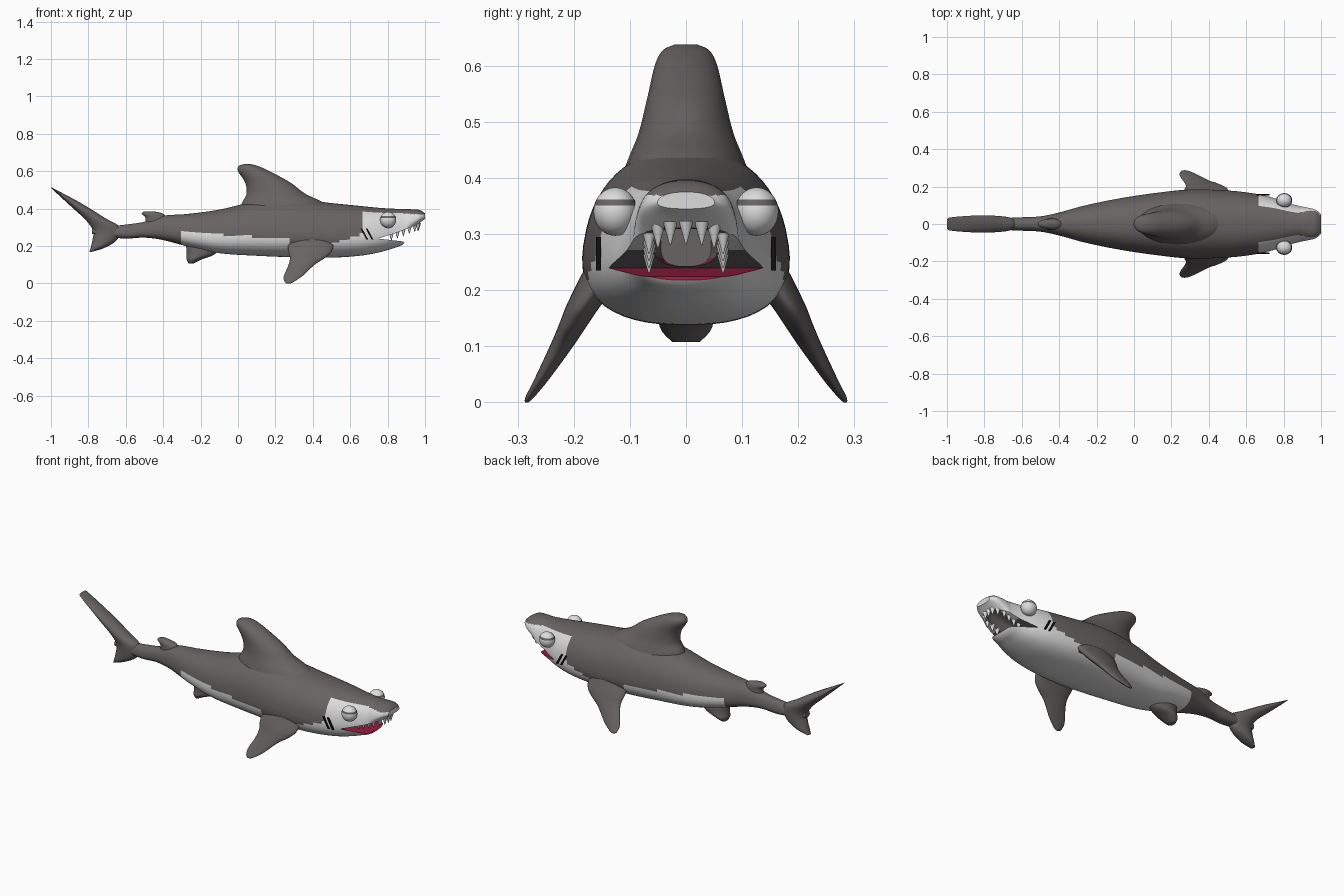
import bpy, bmesh, math
from mathutils import Vector

if "Cube" in bpy.data.objects:
    bpy.data.objects.remove(bpy.data.objects["Cube"])

def mat(name, col):
    m = bpy.data.materials.new(name)
    m.diffuse_color = (*col, 1)
    m.use_nodes = True
    m.node_tree.nodes["Principled BSDF"].inputs["Base Color"].default_value = m.diffuse_color
    return m

GREY = mat("slate_grey", (0.14, 0.125, 0.125))
WHITE = mat("belly_white", (0.72, 0.72, 0.72))
RED = mat("mouth_red", (0.30, 0.012, 0.045))
BLACK = mat("gill_black", (0.004, 0.004, 0.004))

def finish(bm, name, mats, angle=50):
    bmesh.ops.recalc_face_normals(bm, faces=bm.faces)
    me = bpy.data.meshes.new(name)
    bm.to_mesh(me)
    bm.free()
    for m in mats:
        me.materials.append(m)
    ob = bpy.data.objects.new(name, me)
    bpy.context.collection.objects.link(ob)
    smooth(ob, angle)
    return ob

def smooth(ob, angle):
    bpy.ops.object.select_all(action='DESELECT')
    ob.select_set(True)
    bpy.context.view_layer.objects.active = ob
    bpy.ops.object.shade_smooth_by_angle(angle=math.radians(angle))

def spline(rows, k):
    """Catmull-Rom through rows of numbers."""
    out = []
    for i in range(len(rows) - 1):
        p0, p1, p2, p3 = (rows[max(0, min(len(rows) - 1, i + d))] for d in (-1, 0, 1, 2))
        for j in range(k):
            t = j / k
            out.append([0.5 * (2*b + (c-a)*t + (2*a-5*b+4*c-d)*t*t + (3*b-a-3*c+d)*t**3)
                        for a, b, c, d in zip(p0, p1, p2, p3)])
    out.append(list(rows[-1]))
    return out

def loft(name, rings, mats, n=32, e=2.0, pear=0.0):
    """Skin superelliptic rings given as (centre, axis a, axis b)."""
    bm = bmesh.new()
    loops = []
    for c, a, b in rings:
        ring = []
        for i in range(n):
            t = 2 * math.pi * (i + 0.5) / n
            u, v = (math.copysign(abs(f) ** (2 / e), f) for f in (math.cos(t), math.sin(t)))
            ring.append(bm.verts.new(c + a * u * (1 - pear * v) + b * v))
        loops.append(ring)
    for r, s in zip(loops, loops[1:]):
        for i in range(n):
            bm.faces.new((r[i], r[(i+1) % n], s[(i+1) % n], s[i]))
    bm.faces.new(loops[0])
    bm.faces.new(loops[-1])
    return finish(bm, name, mats)

def hull(name, rows, k, mats, **kw):
    """Rows: x, top z, bottom z, half width."""
    rings = [(Vector((x, 0, (t+b)/2)), Vector((0, w, 0)), Vector((0, 0, (t-b)/2)))
             for x, t, b, w in spline(rows, k)]
    return loft(name, rings, mats, **kw)

def fin(name, rows):
    """Rows: front edge x z, rear edge x z, half thickness."""
    rings = [(Vector(((x1+x2)/2, 0, (z1+z2)/2)), Vector(((x1-x2)/2, 0, (z1-z2)/2)), Vector((0, t, 0)))
             for x1, z1, x2, z2, t in spline(rows, 7)]
    return loft(name, rings, [GREY])

# body with head
body = hull("body", [
    (-.78, .30, .265, .02), (-.7, .305, .25, .03), (-.6, .315, .24, .035), (-.5, .33, .245, .04),
    (-.4, .362, .232, .06), (-.27, .372, .198, .095), (-.1, .395, .162, .13), (.1, .44, .148, .16),
    (.3, .452, .14, .18), (.5, .43, .138, .175), (.65, .415, .148, .158), (.75, .405, .165, .135),
    (.83, .40, .188, .108), (.885, .398, .212, .094), (.92, .397, .275, .087), (.97, .393, .322, .075),
    (1.0, .375, .345, .05)], 8, [], n=56, e=2.4, pear=0.16)

# mouth cutters: side wedge and inner cavity
bm = bmesh.new()
face = bm.faces.new([bm.verts.new((x, -.3, z)) for x, z in (
    (.75, .24), (.85, .272), (.93, .303), (1.03, .335), (1.03, .1), (.93, .1),
    (.905, .2), (.885, .224), (.82, .232))])
ext = bmesh.ops.extrude_face_region(bm, geom=[face])
bmesh.ops.translate(bm, vec=(0, .6, 0), verts=[v for v in ext["geom"] if isinstance(v, bmesh.types.BMVert)])
wedge = finish(bm, "mouth_wedge_cutter", [])
cavity = hull("mouth_cavity_cutter", [
    (.62, .32, .243, .045), (.8, .335, .243, .058), (.9, .35, .243, .055), (.95, .352, .29, .035)],
    6, [], n=28, e=3)
for cutter in (wedge, cavity):
    mod = body.modifiers.new("cut", 'BOOLEAN')
    mod.operation, mod.solver, mod.object = 'DIFFERENCE', 'EXACT', cutter
    bpy.ops.object.select_all(action='DESELECT')
    body.select_set(True)
    bpy.context.view_layer.objects.active = body
    bpy.ops.object.modifier_apply(modifier=mod.name)
    bpy.data.objects.remove(cutter)

# body colours: grey back, white belly and muzzle, red mouth floor
def body_colour(c, n):
    x, y, z = c
    if .58 < x < .945 and abs(y) < .09 and .215 < z < .265 and n.z > .5:
        return 2
    if .58 < x < .945 and abs(y) < .0585 and .23 < z < .36 and n.y * y < .002:
        return 0
    if x > .67:
        return int(z < .385 - (x - .67) * .05)
    if x > .5:
        return int(z < .21 + (x - .5) * .34)
    if x > .27:
        return int(n.z < -.75)
    return int(x > -.3 and z < .275 - (x + .3) * .06)

body.data.materials.clear()
for m in (GREY, WHITE, RED):
    body.data.materials.append(m)
for p in body.data.polygons:
    p.material_index = body_colour(p.center, p.normal)
smooth(body, 45)

# fins on the centre line
fin("dorsal_fin", [(.52, .36, 0, .36, .13), (.46, .43, .02, .43, .105), (.36, .48, .045, .48, .085),
                   (.28, .54, .037, .54, .07), (.17, .60, 0, .60, .056), (.11, .627, .003, .627, .042),
                   (.07, .638, .03, .638, .02)])
fin("rear_dorsal_fin", [(-.34, .30, -.50, .30, .035), (-.38, .35, -.495, .35, .03),
                        (-.4, .373, -.515, .373, .025), (-.45, .386, -.50, .386, .012)])
fin("anal_fin", [(-.08, .23, -.28, .23, .05), (-.12, .16, -.275, .16, .05),
                 (-.19, .13, -.275, .13, .045), (-.235, .108, -.265, .108, .025)])
fin("tail_fin", [(-1, .515, -.998, .512, .02), (-.98, .505, -.985, .497, .035), (-.84, .43, -.88, .40, .045),
                 (-.71, .35, -.815, .34, .045), (-.63, .30, -.775, .28, .04), (-.645, .235, -.78, .225, .038),
                 (-.71, .192, -.787, .195, .033), (-.785, .168, -.795, .168, .015)])

def lip(x):
    pts = ((.75, .24), (.85, .272), (.93, .303), (1.03, .335))
    for (a, za), (b, zb) in zip(pts, pts[1:]):
        if x <= b:
            return za + (zb - za) * (x - a) / (b - a)

for s, side in ((1, "left"), (-1, "right")):
    # pectoral fin: z, y, rear x, front x, half thickness
    rows = [(.26, .125, .26, .52, .045), (.18, .178, .268, .505, .032), (.14, .20, .277, .47, .026),
            (.10, .222, .27, .41, .021), (.04, .258, .245, .345, .013), (.01, .278, .248, .30, .008),
            (0, .284, .26, .28, .003)]
    loft(side + "_pectoral_fin",
         [(Vector(((a+b)/2, s*y, z)), Vector(((b-a)/2, 0, 0)), Vector((0, t, 0)))
          for z, y, a, b, t in spline(rows, 7)], [GREY])

    # eye with a thin grey band under the brow
    bm = bmesh.new()
    bmesh.ops.create_uvsphere(bm, u_segments=32, v_segments=24, radius=1)
    for f in bm.faces:
        f.material_index = int(.30 < f.calc_center_median().z < .48)
    for v in bm.verts:
        v.co = Vector((.803 + v.co.x * .043, s * .126 + v.co.y * .039, .34 + v.co.z * .043))
    finish(bm, side + "_eye", [WHITE, GREY])

    # two slanted gill slits
    for i in range(2):
        bm = bmesh.new()
        bmesh.ops.create_cube(bm, size=1)
        for v in bm.verts:
            x, y, z = v.co
            v.co = (.675 + i * .028 + x * .01 - z * .032, s * .156 + y * .0095, .265 + z * .06)
        finish(bm, f"{side}_gill_slit_{i+1}", [BLACK], 30)

# upper teeth along the lip
bm = bmesh.new()
spots = [(.965, 0)]
for s in (1, -1):
    spots += [(.962, s * .028), (.945, s * .05)] + [(x, s * .066) for x in (.82, .852, .884, .916)]
for x, y in spots:
    r = bmesh.ops.create_cone(bm, cap_ends=True, segments=12, radius1=.013, radius2=.001, depth=.042)
    for v in r["verts"]:
        v.co = Vector((x + v.co.x, y + v.co.y, lip(x) - .012 - v.co.z))
finish(bm, "upper_teeth", [WHITE])
